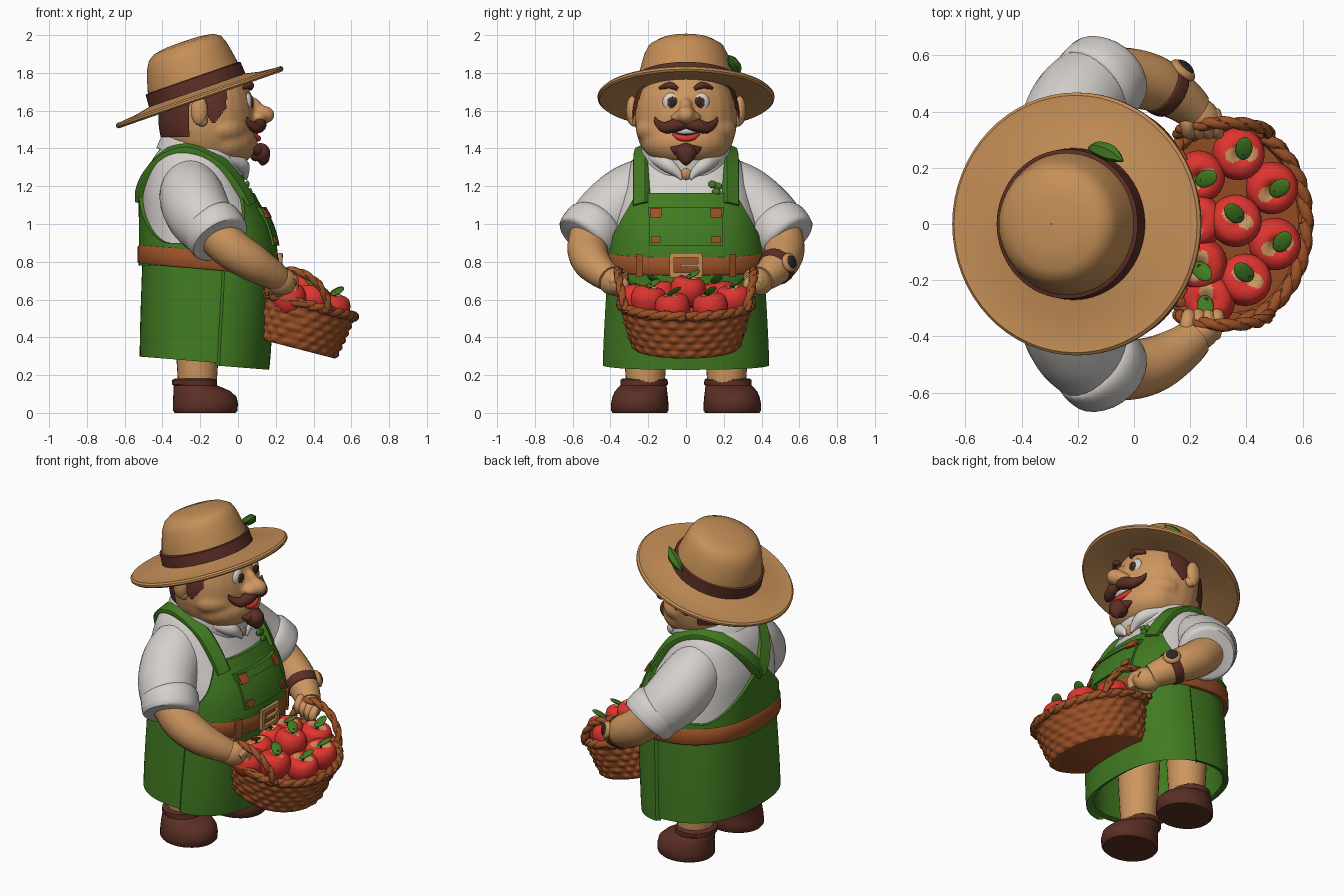
import bpy, bmesh, math, random
from math import sin, cos, pi, radians
from mathutils import Vector as V, Matrix as M

if "Cube" in bpy.data.objects:
    bpy.data.objects.remove(bpy.data.objects["Cube"])
random.seed(4)

COL = dict(straw=(.56, .275, .095), skin=(.61, .305, .115), green=(.053, .195, .015), dark_brown=(.105, .028, .018),
           leather=(.33, .082, .02), white=(.66, .63, .6), red=(.75, .035, .028), black=(.02, .02, .02))
MAT = {}
for k, c in COL.items():
    MAT[k] = bpy.data.materials.new(k)
    MAT[k].diffuse_color = (*c, 1)


def finish(name, bm, mat, rule=None, mat2=None):
    bmesh.ops.recalc_face_normals(bm, faces=bm.faces)
    if rule:
        for f in bm.faces:
            f.material_index = int(rule(f.calc_center_median()))
    me = bpy.data.meshes.new(name)
    bm.to_mesh(me)
    bm.free()
    me.materials.append(MAT[mat])
    if mat2:
        me.materials.append(MAT[mat2])
    ob = bpy.data.objects.new(name, me)
    bpy.context.collection.objects.link(ob)
    return ob


def loft(name, rings, mat, closed=True, caps=(False, False), xf=None, rule=None, mat2=None):
    bm = bmesh.new()
    vs = [[bm.verts.new(p) for p in r] for r in rings]
    n = len(vs[0])
    for a, b in zip(vs, vs[1:]):
        for j in range(n if closed else n - 1):
            k = (j + 1) % n
            bm.faces.new((a[j], a[k], b[k], b[j]))
    for on, r in zip(caps, (vs[0], vs[-1])):
        if on:
            bm.faces.new(r)
    ob = finish(name, bm, mat, rule, mat2)
    if xf:
        ob.data.transform(xf)
    return ob


def lathe(name, prof, mat, xf, n=64, **kw):
    return loft(name, [[V((r * cos(2 * pi * j / n), r * sin(2 * pi * j / n), z)) for j in range(n)]
                       for r, z in prof], mat, xf=xf, **kw)


def ball(name, loc, scale, mat, rot=None, keep=None):
    bm = bmesh.new()
    xf = M.Translation(loc) @ (rot.to_4x4() if rot else M()) @ M.Diagonal((*scale, 1))
    n = 160 if keep else 24
    bmesh.ops.create_uvsphere(bm, u_segments=n, v_segments=n // 2 + 4, radius=1, matrix=xf)
    if keep:
        bmesh.ops.delete(bm, geom=[f for f in bm.faces if not keep(f.calc_center_median())], context='FACES')
    return finish(name, bm, mat)


def blend(name, parts, voxel):  # melt overlapping parts into one smooth skin
    bpy.ops.object.select_all(action='DESELECT')
    for p in parts:
        p.select_set(True)
    ob = bpy.context.view_layer.objects.active = parts[0]
    bpy.ops.object.join()
    ob.name = name
    r = ob.modifiers.new("melt", 'REMESH')
    r.mode, r.voxel_size = 'VOXEL', voxel
    s = ob.modifiers.new("soften", 'SMOOTH')
    s.factor, s.iterations = .5, 10
    bpy.ops.object.convert(target='MESH')


def cat(P, t):  # smooth interpolation through a list of tuples
    i = min(int(t), len(P) - 2)
    f = t - i
    q4 = P[max(i - 1, 0)], P[i], P[i + 1], P[min(i + 2, len(P) - 1)]
    return [.5 * (2 * q + (r - p) * f + (2 * p - 5 * q + 4 * r - s) * f * f + (3 * q - p - 3 * r + s) * f ** 3)
            for p, q, r, s in zip(*q4)]


def tube(name, pts, mat, sub=6, n=14, flat=None):
    # pts are (x, y, z, radius); flat=(centre, thickness) makes a strap facing away from the centre
    m = (len(pts) - 1) * sub
    P = [cat(pts, i / sub) for i in range(m + 1)]
    C = [V(p[:3]) for p in P]
    u, rings = V((.31, .2, .93)), []
    for i, p in enumerate(P):
        t = (C[min(i + 1, m)] - C[max(i - 1, 0)]).normalized()
        if flat:
            u = C[i] - V(flat[0])
        u = (u - t * u.dot(t)).normalized()
        w = t.cross(u)
        if flat:
            rings.append([C[i] + w * p[3] * a + u * flat[1] * b for a, b in ((-1, -1), (1, -1), (1, .7), (.85, 1), (-.85, 1), (-1, .7))])
        else:
            rings.append([C[i] + p[3] * (u * cos(2 * pi * j / n) + w * sin(2 * pi * j / n)) for j in range(n)])
    return loft(name, rings, mat, caps=(True, True))


# body cross-sections: z, back x, front x, half width
SEC = [(.2, -.52, .15, .435), (.35, -.52, .16, .43), (.55, -.515, .175, .42), (.7, -.51, .185, .41), (.85, -.505, .19, .4),
       (1.0, -.505, .155, .385), (1.15, -.505, .075, .355), (1.25, -.485, .025, .325), (1.33, -.46, -.02, .29),
       (1.4, -.41, -.07, .235), (1.46, -.33, -.13, .14)]


def sec(z):
    i = max(0, min(len(SEC) - 2, sum(s[0] <= z for s in SEC) - 1))
    _, b, f, w = cat(SEC, i + (z - SEC[i][0]) / (SEC[i + 1][0] - SEC[i][0]))
    return (b + f) / 2, (f - b) / 2, w


def pw(c, e=.83):
    return math.copysign(abs(c) ** e, c)


def body(a, z, off=0, tilt=0):
    xc, rx, ry = sec(z)
    x = xc + (rx + off) * pw(cos(a))
    return V((x, (ry + off) * pw(sin(a)), z - tilt * (x + .17)))


def front_x(y, z):
    xc, rx, ry = sec(z)
    return xc + rx * max(0, 1 - abs(y / ry) ** 2.4) ** (1 / 2.4)


def plate(name, y0, y1, z0, z1, off, mat, th=.02, n=8):
    g = lambda o, k: [V((front_x(y0 + (y1 - y0) * j / n, z0 + (z1 - z0) * k / n) + o, y0 + (y1 - y0) * j / n,
                         z0 + (z1 - z0) * k / n)) for j in range(n + 1)]
    rings = [g(off - th, 0)] + [g(off, i) for i in range(n + 1)] + [g(off - th, n)]
    for r in rings:
        r.insert(0, r[0] - V((th, 0, 0)))
        r.append(r[-1] - V((th, 0, 0)))
    return loft(name, rings, mat, closed=False)


N = 96
ANG = [2 * pi * j / N - pi for j in range(N)]

# shirt body and overalls bib
loft("shirt_body", [[body(a, .78 + .68 * i / 20) for a in ANG] for i in range(21)], "white", caps=(True, True))


def bib_top(a):
    d = abs(math.degrees(a))
    if d < 41:
        return 1.165
    if d < 80:
        return .9 + .265 * (1 - (d - 41) / 39) ** 1.6
    return .9 + .29 * max(0, (d - 122) / 58) ** 1.5


loft("overalls_bib", [[body(a, .78 + min(i, 16) / 16 * (bib_top(a) - .78), -.01 if i == 17 else .02) for a in ANG]
                      for i in range(18)], "green")

# skirt of the apron with an inner face, front panel and belt
rows = [(.72, -.03), (.5, -.03), (.28, -.03), (.27, -.015), (.27, 0)] + [(.3 + .054 * i, 0) for i in range(11)]
loft("apron_skirt", [[body(a, z, o, .08 * min(1, (.84 - z) / .5)) for a in ANG] for z, o in rows], "green")
rows = [(.27, -.01), (.255, .012)] + [(.29 + .053 * i, .014) for i in range(11)]
loft("front_panel", [[body(radians(82) * (j - 30) / 30, z, o if 0 < j < 60 else -.01, .08 * min(1, (.84 - z) / .5))
                      for j in range(61)] for z, o in rows], "green", closed=False)
loft("belt", [[body(a, .81 + z, o, .085) for a in ANG] for z, o in
              ((-.05, 0), (-.05, .018), (-.04, .026), (.04, .026), (.05, .018), (.05, 0))], "leather")

# bib pocket, patches, buckle
plate("bib_pocket", -.195, .195, .885, 1.08, .034, "green")
plate("pocket_flap", -.2, .2, 1.05, 1.09, .042, "green")
for y in (-.16, .16):
    plate("pocket_patch", y - .03, y + .03, 1.035, 1.085, .052, "leather")
    plate("lower_patch", y - .025, y + .025, .9, .935, .044, "leather")
    plate("belt_loop", y * 1.55 - .018, y * 1.55 + .018, .72, .84, .042, "leather")
for y, z, hy, hz in ((0, .835, .085, .012), (0, .73, .085, .012), (-.075, .78, .012, .05), (.075, .78, .012, .05), (.02, .78, .05, .008)):
    plate("buckle", y - hy, y + hy, z - hz, z + hz, .046, "straw")
for y, z in ((.14, 1.21), (.17, 1.2), (.16, 1.17)):
    ball("pocket_sprig", (front_x(y, z) + .02, y, z), (.012, .022, .02), "green")

# collar and neck
tilt = M.Translation((-.18, 0, 1.385)) @ M.Rotation(radians(18), 4, 'Y')
lathe("collar", [(.2, -.07), (.245, -.06), (.24, 0), (.225, .05), (.205, .055), (.19, .03)], "white", tilt)
lathe("neck", [(.18, -.12), (.2, .03)], "skin", tilt, caps=(True, True))
ball("throat", (.02, 0, 1.27), (.03, .035, .04), "skin")

for s in (-1, 1):
    tube("collar_flap", [(-.06, s * .17, 1.35, .03), (.015, s * .1, 1.315, .04), (.035, s * .045, 1.27, .024), (.045, s * .025, 1.235, .005)], "white")
    # shoulder straps meeting on the back
    tube("shoulder_strap", [(x, s * y, z, .042) for x, y, z in
         ((.06, .235, 1.1), (.005, .235, 1.2), (-.09, .235, 1.315), (-.24, .225, 1.395), (-.37, .18, 1.37),
          (-.46, .11, 1.29), (-.505, .04, 1.2), (-.51, .0, 1.13))], "green", flat=((-.22, s * .08, 1.05), .025))
    # sleeve and cuff
    tube("sleeve", [(-.25, s * .16, 1.25, .13), (-.245, s * .29, 1.15, .172), (-.2, s * .42, 1.04, .172), (-.12, s * .515, .945, .15)], "white", n=28)
    tube("sleeve_cuff", [(-.15, s * .475, 1.0, .148), (-.14, s * .485, .987, .166), (-.1, s * .53, .925, .164), (-.092, s * .54, .912, .14)],
         "white", sub=3, n=28)
    # forearm, hand and fingers
    tube("forearm", [(-.12, s * .505, .95, .11), (-.03, s * .52, .865, .108), (.07, s * .5, .8, .1), (.16, s * .45, .745, .083), (.215, s * .405, .71, .07)], "skin", n=24)
    ball("hand", (.23, s * .39, .695), (.088, .062, .072), "skin", M.Rotation(-s * .6, 3, 'Z'))
    for i in range(4):
        x, z = .18 + .034 * i, .7 - .012 * i
        tube("finger", [(x, s * .4, z + .03, .026), (x + .01, s * .36, z + .045, .027), (x + .015, s * .325, z + .015, .025), (x + .01, s * .335, z - .03, .018)], "skin", sub=4, n=10)
    tube("thumb", [(.19, s * .4, .66, .03), (.21, s * .365, .64, .026), (.25, s * .345, .64, .016)], "skin", n=10)
    # legs and boots
    lathe("leg", [(.1, .12), (.112, .3), (.13, .7)], "skin", M.Translation((-.215, s * .215, 0)), n=28, caps=(True, True))
    boot = [(0, -.335, -.015, .245, .143), (.012, -.345, -.003, .245, .153), (.05, -.345, 0, .245, .152),
            (.085, -.343, -.008, .243, .147), (.115, -.342, -.04, .238, .138), (.135, -.342, -.085, .23, .128), (.145, -.34, -.11, .225, .122),
            (.15, -.35, -.11, .222, .126), (.175, -.348, -.113, .222, .125), (.182, -.335, -.125, .222, .115)]
    loft("boot", [[((a + b) / 2 + (b - a) / 2 * cos(j * pi / 18), s * (yc + w * sin(j * pi / 18)), z) for j in range(36)]
                  for z, a, b, yc, w in boot], "dark_brown", caps=(True, True))
    # ears, eyes, brows, moustache
    ball("ear", (-.205, s * .285, 1.6), (.045, .032, .078), "skin")
    ball("ear_lobe", (-.19, s * .275, 1.55), (.03, .025, .035), "skin")
    ball("eye_white", (.05, s * .078, 1.645), (.025, .046, .05), "white")
    ball("iris", (.072, s * .072, 1.643), (.008, .027, .031), "dark_brown")
    ball("pupil", (.078, s * .071, 1.643), (.005, .015, .018), "black")
    tube("eyebrow", [(.065, s * .045, 1.715, .01), (.065, s * .085, 1.735, .019), (.03, s * .14, 1.72, .008)], "dark_brown")
    tube("moustache", [(.11, 0, 1.535, .028), (.115, s * .05, 1.525, .036), (.095, s * .11, 1.51, .03), (.06, s * .15, 1.535, .017), (.05, s * .165, 1.565, .004)], "dark_brown")

# head and nose melted together
HC, HS = V((-.16, 0, 1.56)), V((.25, .272, .32))
blend("head", [ball("head", HC, HS, "skin"), ball("jaw", (-.085, 0, 1.435), (.19, .235, .14), "skin"),
               ball("cheeks", (-.09, 0, 1.5), (.17, .268, .12), "skin"), ball("nose", (.132, 0, 1.578), (.064, .05, .05), "skin"),
               ball("bridge", (.085, 0, 1.615), (.045, .034, .055), "skin")] +
      [ball("nostril", (.11, s * .046, 1.565), (.04, .034, .03), "skin") for s in (-1, 1)], .011)
ball("hair", HC, HS * 1.045, "dark_brown", keep=lambda p: (p.x < -.26 and p.z > 1.46) or
     (-.26 <= p.x < -.06 and p.z > 1.53 + 1.3 * abs(p.x + .13)))
ball("mouth", (.075, 0, 1.487), (.03, .075, .045), "black")
ball("teeth", (.09, 0, 1.492), (.022, .06, .02), "white")
tube("lower_lip", [(.08, -.07, 1.48, .008), (.098, -.04, 1.46, .015), (.105, 0, 1.453, .017), (.098, .04, 1.46, .015), (.08, .07, 1.48, .008)], "red")
tube("goatee", [(.09, 0, 1.415, .02), (.105, 0, 1.395, .05), (.12, 0, 1.365, .055), (.13, 0, 1.335, .035), (.125, 0, 1.31, .006)], "dark_brown")
for s in (-1, 1):
    tube("goatee_side", [(.11, 0, 1.385, .04), (.1, s * .045, 1.39, .028), (.08, s * .08, 1.405, .005)], "dark_brown")

# straw hat
HAT = M.Translation((-.2, 0, 1.662)) @ M.Rotation(radians(-19.2), 4, 'Y')
lathe("hat_brim", [(.24, .025), (.35, .008), (.44, -.004), (.458, -.005), (.468, .004), (.468, .016), (.458, .025), (.44, .024), (.35, .032), (.24, .055)], "straw", HAT)
crown = [(.258, .03, 0), (.252, .12, 0), (.236, .19, .004), (.222, .24, .008), (.202, .28, .012), (.165, .304, .012), (.09, .315, .01), (.001, .317, .01)]
loft("hat_crown", [[V((dx + r * cos(a), r * sin(a), z)) for a in ANG] for r, z, dx in crown], "straw", xf=HAT)
lathe("hat_band", [(.25, .035), (.271, .038), (.266, .115), (.245, .12)], "dark_brown", HAT)
tube("hat_leaf", [(-.16, .27, 1.785, .006), (-.13, .268, 1.82, .026), (-.08, .25, 1.855, .03), (-.04, .225, 1.892, .004)], "green", n=6)

# watch
p, d, o = V((.115, .477, .773)), V((.65, -.4, -.45)).normalized(), V((.3, .75, .35))
o = (o - d * o.dot(d)).normalized()
tube("watch_strap", [(*(p + d * k), r) for k, r in ((-.026, .088), (-.022, .1), (.022, .096), (.026, .082))], "dark_brown", n=24)
q = o.to_track_quat('Z', 'Y').to_matrix()
ball("watch_case", p + o * .095, (.052, .052, .024), "straw", q)
ball("watch_face", p + o * .108, (.037, .037, .017), "black", q)

# woven basket, flatter on the side towards the body
BK = M.Translation((.36, 0, .575)) @ M.Rotation(radians(14.5), 4, 'Y')


def bpt(a, rx, ry, z):
    e = .62 if cos(a) < 0 else 1
    return V((rx * pw(cos(a), e), ry * pw(sin(a), e), z))


rings = []
for i in range(37):
    v = i / 36
    b = [.007 * sin(44 * pi * j / 144 + pi * min(int(v * 6), 5)) * abs(sin(pi * v * 6)) + .005 * abs(sin(pi * v * 6)) for j in range(144)]
    rings.append([bpt(2 * pi * j / 144, .22 + .045 * v ** .8 + b[j], .275 + .07 * v ** .8 + b[j], -.24 + .24 * v) for j in range(144)])
loft("basket_wall", rings, "leather", caps=(True, False), xf=BK)
loft("basket_inside", [[bpt(a, .27 * r, .35 * r, z) for a in ANG] for r, z in ((.96, 0), (.9, -.04), (.001, -.04))], "leather", xf=BK)
for k in (0, pi):
    pts = []
    for j in range(113):
        a = 2 * pi * j / 112
        e = .008 * cos(14 * a + k)
        pts.append((*(BK @ bpt(a, .262 + e, .343 + e, .008 * sin(14 * a + k))), .021))
    tube("basket_rim", pts, "leather", sub=1, n=8)
    for s in (-1, 1):
        pts = []
        for j in range(41):
            a, w = pi * j / 40, 7 * pi * j / 40 + k
            e = .16 + .007 * cos(w)
            x = .32 + e * cos(a)
            pts.append((x, s * (.32 + .04 * sin(a)) + .007 * sin(w), .575 + e * sin(a) - .26 * (x - .36), .018))
        tube("basket_handle", pts, "leather", sub=1, n=8)

# apples with a pale patch round the stem, and leaves
prof = [(.001, -.07), (.04, -.077), (.072, -.055), (.09, -.015), (.093, .02), (.082, .055), (.06, .07), (.04, .072), (.02, .062), (.001, .05)]
for x, y, up in ((.37, .25, .025), (.49, .13, .015), (.36, .01, .07), (.5, -.07, .015), (.23, .17, .01), (.395, -.2, .03), (.24, -.14, .01), (.27, -.27, .0), (.23, .01, .02)):
    z = .575 - .26 * (x - .36) + up
    h = random.uniform(0, 6)
    xf = M.Translation((x, y, z)) @ M.Rotation(.2, 4, (cos(h), sin(h), 0))
    lathe("apple", [cat(prof, i / 3) for i in range(28)], "red", xf, n=32, mat2="skin",
          rule=lambda c: c.z > .035 and c.xy.length < .036 + .024 * sin(2 * math.atan2(c.y, c.x) + h))
    tube("apple_stem", [(*(xf @ V((0, 0, .045))), .006), (*(xf @ V((.005, .003, .09))), .007)], "dark_brown", sub=2, n=6)
    ball("apple_leaf", xf @ V((.022 * cos(h), .022 * sin(h), .092)), (.046, .03, .01), "green",
         M.Rotation(h, 3, 'Z') @ M.Rotation(-.5, 3, 'Y'))

bpy.ops.object.select_all(action='SELECT')
bpy.context.view_layer.objects.active = bpy.context.selected_objects[0]
bpy.ops.object.shade_smooth_by_angle(angle=radians(45))

for m in bpy.data.materials:
    if m.users and not m.is_grease_pencil:
        m.use_nodes = True
        m.node_tree.nodes["Principled BSDF"].inputs["Base Color"].default_value = m.diffuse_color
